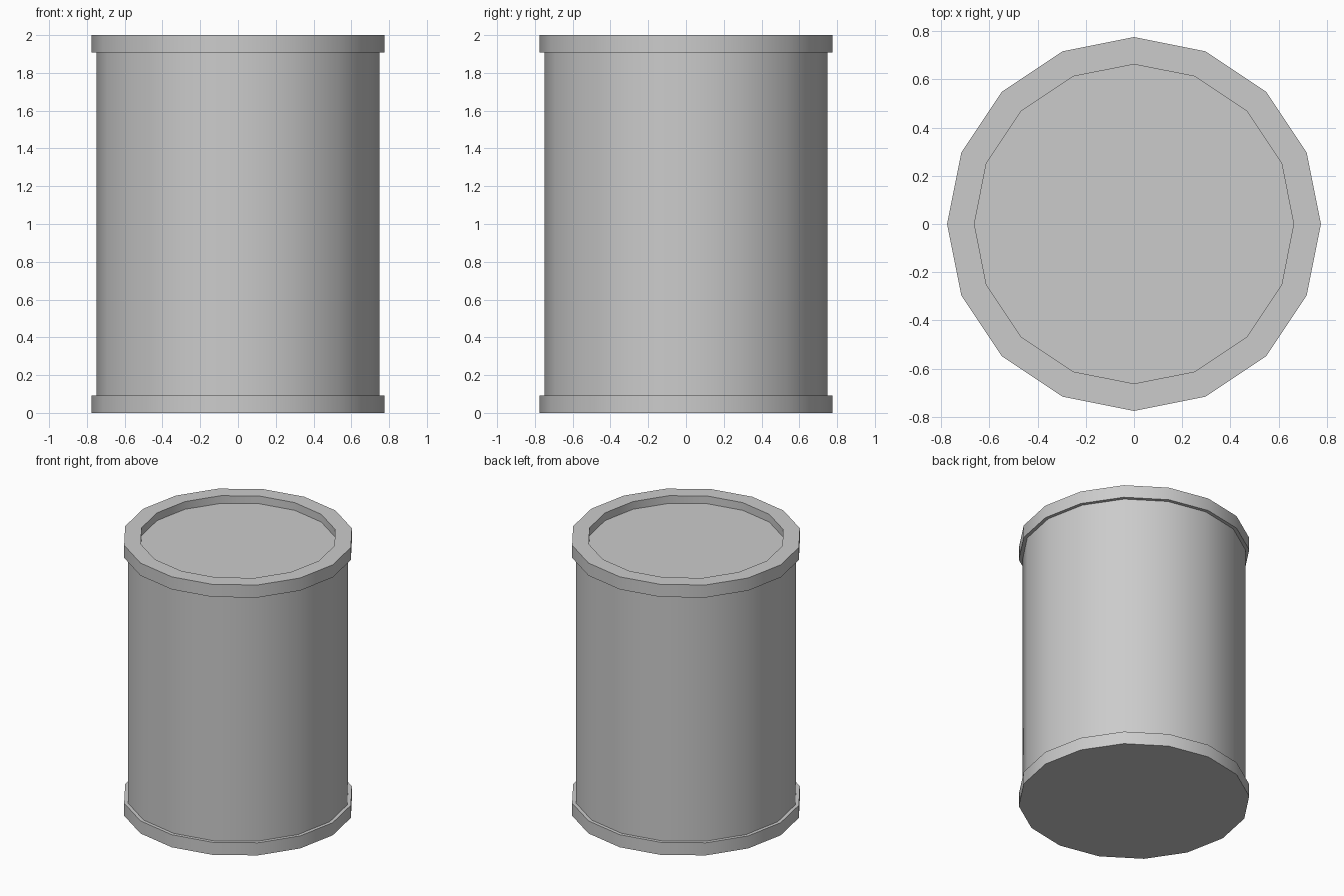
import bpy
import bmesh
from math import cos, sin, tau, radians

SIDES = 16
R_BODY, R_RIM, R_INNER = 0.75, 0.775, 0.662
HEIGHT, BAND, RECESS = 2.0, 0.093, 0.057

cube = bpy.data.objects.get("Cube")
if cube:
    bpy.data.objects.remove(cube, do_unlink=True)

# Single plain metal colour
GREY = (0.6, 0.6, 0.6, 1.0)
metal = bpy.data.materials.new("grey metal")
metal.use_nodes = True
metal.diffuse_color = GREY
metal.node_tree.nodes["Principled BSDF"].inputs["Base Color"].default_value = GREY


def lathe(name, profile, cap_start=False, cap_end=False):
    """Sweep an (r, z) profile, listed bottom-outside-top, around z."""
    bm = bmesh.new()
    rings = [[bm.verts.new((r * cos(tau * i / SIDES), r * sin(tau * i / SIDES), z))
              for i in range(SIDES)] for r, z in profile]
    for low, high in zip(rings, rings[1:]):
        for i in range(SIDES):
            j = (i + 1) % SIDES
            bm.faces.new((low[i], low[j], high[j], high[i]))
    if cap_start:
        bm.faces.new(rings[0][::-1])
    if cap_end:
        bm.faces.new(rings[-1])
    mesh = bpy.data.meshes.new(name)
    bm.to_mesh(mesh)
    bm.free()
    mesh.materials.append(metal)
    obj = bpy.data.objects.new(name, mesh)
    bpy.context.collection.objects.link(obj)
    bpy.ops.object.select_all(action="DESELECT")
    obj.select_set(True)
    bpy.context.view_layer.objects.active = obj
    bpy.ops.object.shade_smooth_by_angle(angle=radians(35))
    return obj


# Bottom band with closed base
lathe("bottom_band", [(R_RIM, 0), (R_RIM, BAND), (R_BODY, BAND)], cap_start=True)

# Drum wall
lathe("drum_wall", [(R_BODY, BAND), (R_BODY, HEIGHT - BAND)])

# Top band, rim and sunken lid
lathe("top_band_and_lid", [
    (R_BODY, HEIGHT - BAND), (R_RIM, HEIGHT - BAND), (R_RIM, HEIGHT),
    (R_INNER, HEIGHT), (R_INNER, HEIGHT - RECESS)], cap_end=True)
